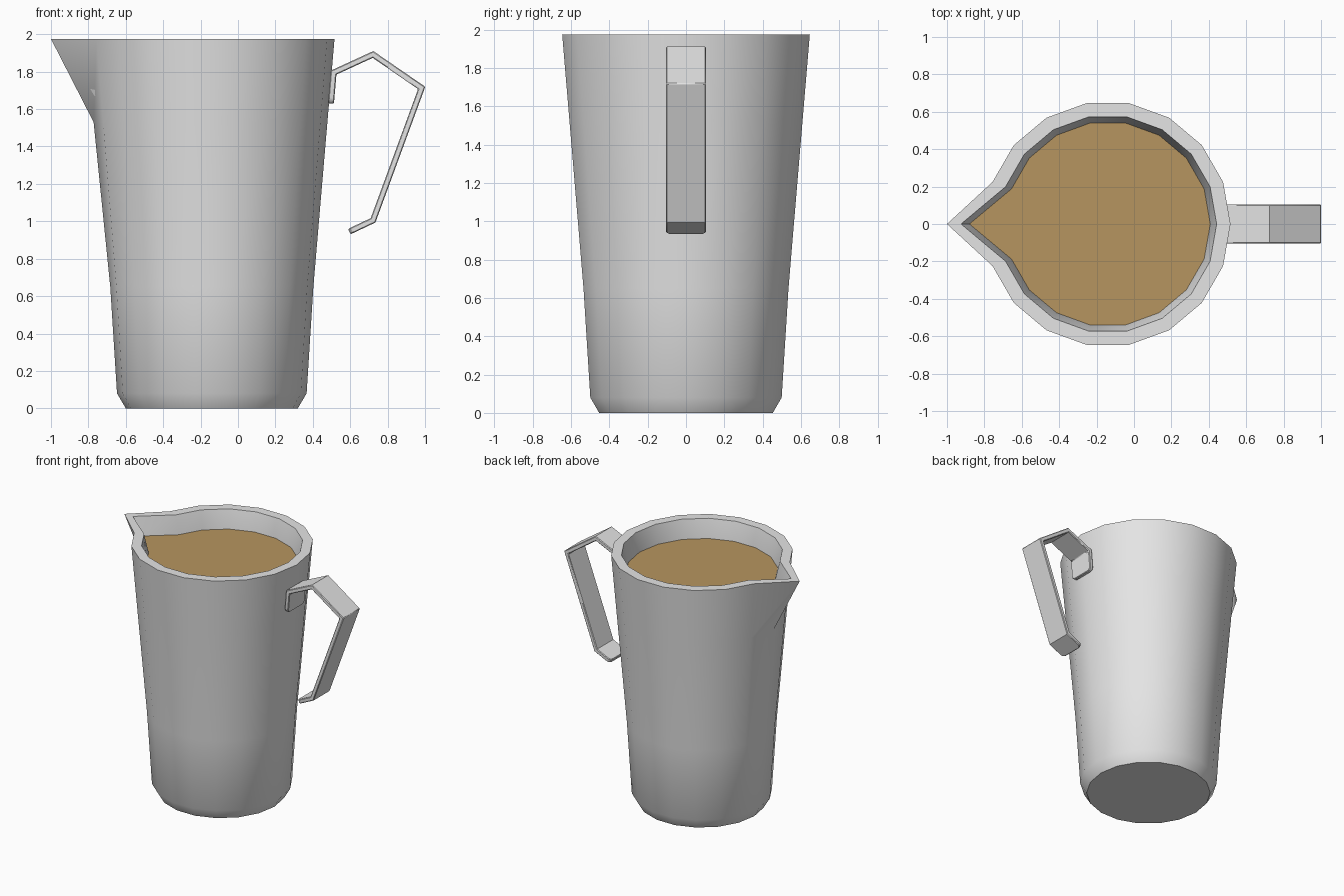
import bpy, bmesh, math
from mathutils import Vector

if "Cube" in bpy.data.objects:
    bpy.data.objects.remove(bpy.data.objects["Cube"])

SIDES, CX = 18, -0.14


def material(name, rgb):
    m = bpy.data.materials.new(name)
    m.diffuse_color = (*rgb, 1)
    m.use_nodes = True
    m.node_tree.nodes["Principled BSDF"].inputs["Base Color"].default_value = m.diffuse_color
    return m


steel = material("light grey metal", (0.78, 0.78, 0.78))
milk_tea = material("tan liquid", (0.47, 0.30, 0.115))


def ring(bm, z, r, spout=None):
    """18-sided ring whose -x corner can be pulled out into the spout."""
    verts = []
    for i in range(SIDES):
        a = 2 * math.pi * i / SIDES
        rad = spout if spout and i == SIDES // 2 else r
        verts.append(bm.verts.new((CX + rad * math.cos(a), rad * math.sin(a), z)))
    return verts


def finish(bm, name, mat, smooth=True):
    bmesh.ops.recalc_face_normals(bm, faces=bm.faces)
    me = bpy.data.meshes.new(name)
    bm.to_mesh(me)
    bm.free()
    ob = bpy.data.objects.new(name, me)
    bpy.context.collection.objects.link(ob)
    me.materials.append(mat)
    if smooth:
        bpy.ops.object.select_all(action='DESELECT')
        ob.select_set(True)
        bpy.context.view_layer.objects.active = ob
        bpy.ops.object.shade_smooth_by_angle(angle=math.radians(30))
    return ob


# Jug: outer wall up, over the flat rim, inner wall down (z, radius, spout radius)
profile = [(0, 0.46, None), (0.08, 0.507, None), (0.65, 0.543, None),
           (1.53, 0.618, 0.632), (1.975, 0.656, 0.86),
           (1.975, 0.582, 0.785), (1.83, 0.548, 0.74),
           (1.50, 0.53, 0.55), (0.10, 0.43, None)]
bm = bmesh.new()
rings = [ring(bm, *p) for p in profile]
for a, b in zip(rings, rings[1:]):
    for i in range(SIDES):
        j = (i + 1) % SIDES
        bm.faces.new((a[i], a[j], b[j], b[i]))
bm.faces.new(rings[0])
bm.faces.new(rings[-1])
finish(bm, "jug", steel)

# Liquid surface, following the inside of the jug and its spout
bm = bmesh.new()
bm.faces.new(ring(bm, 1.83, 0.548, 0.74))
liquid = finish(bm, "liquid", milk_tea, smooth=False)
if liquid.data.polygons[0].normal.z < 0:
    liquid.data.flip_normals()

# Handle: bent flat strap, made by thickening a path and extruding it across y
path = [Vector(p) for p in ((0.497, 1.63), (0.511, 1.795), (0.722, 1.892),
                            (0.982, 1.713), (0.722, 1.005), (0.595, 0.945))]
HALF_T, HALF_W = 0.016, 0.105
left, right = [], []
for i, p in enumerate(path):
    normals = []
    for a, b in ((i - 1, i), (i, i + 1)):
        if a >= 0 and b < len(path):
            d = (path[b] - path[a]).normalized()
            normals.append(Vector((-d.y, d.x)))
    n = sum(normals, Vector((0, 0))).normalized()
    off = n * HALF_T / n.dot(normals[0])
    left.append(p + off)
    right.append(p - off)
bm = bmesh.new()
rows = [[bm.verts.new((q.x, y, q.y)) for q, y in
         ((l, -HALF_W), (l, HALF_W), (r, HALF_W), (r, -HALF_W))]
        for l, r in zip(left, right)]
for a, b in zip(rows, rows[1:]):
    for i in range(4):
        j = (i + 1) % 4
        bm.faces.new((a[i], a[j], b[j], b[i]))
bm.faces.new(rows[0])
bm.faces.new(rows[-1])
# round the strap's end corners, then soften its long edges
corners = [e for e in bm.edges if e.is_valid and any(
    {e.verts[0], e.verts[1]} == {r[i], r[j]}
    for r in (rows[0], rows[-1]) for i, j in ((0, 3), (1, 2)))]
bmesh.ops.bevel(bm, geom=corners, offset=0.03, segments=3, profile=0.5,
                affect='EDGES')
handle = finish(bm, "handle", steel)
bev = handle.modifiers.new("soft edges", 'BEVEL')
bev.width, bev.segments = 0.005, 1
bev.limit_method, bev.angle_limit = 'ANGLE', math.radians(60)
